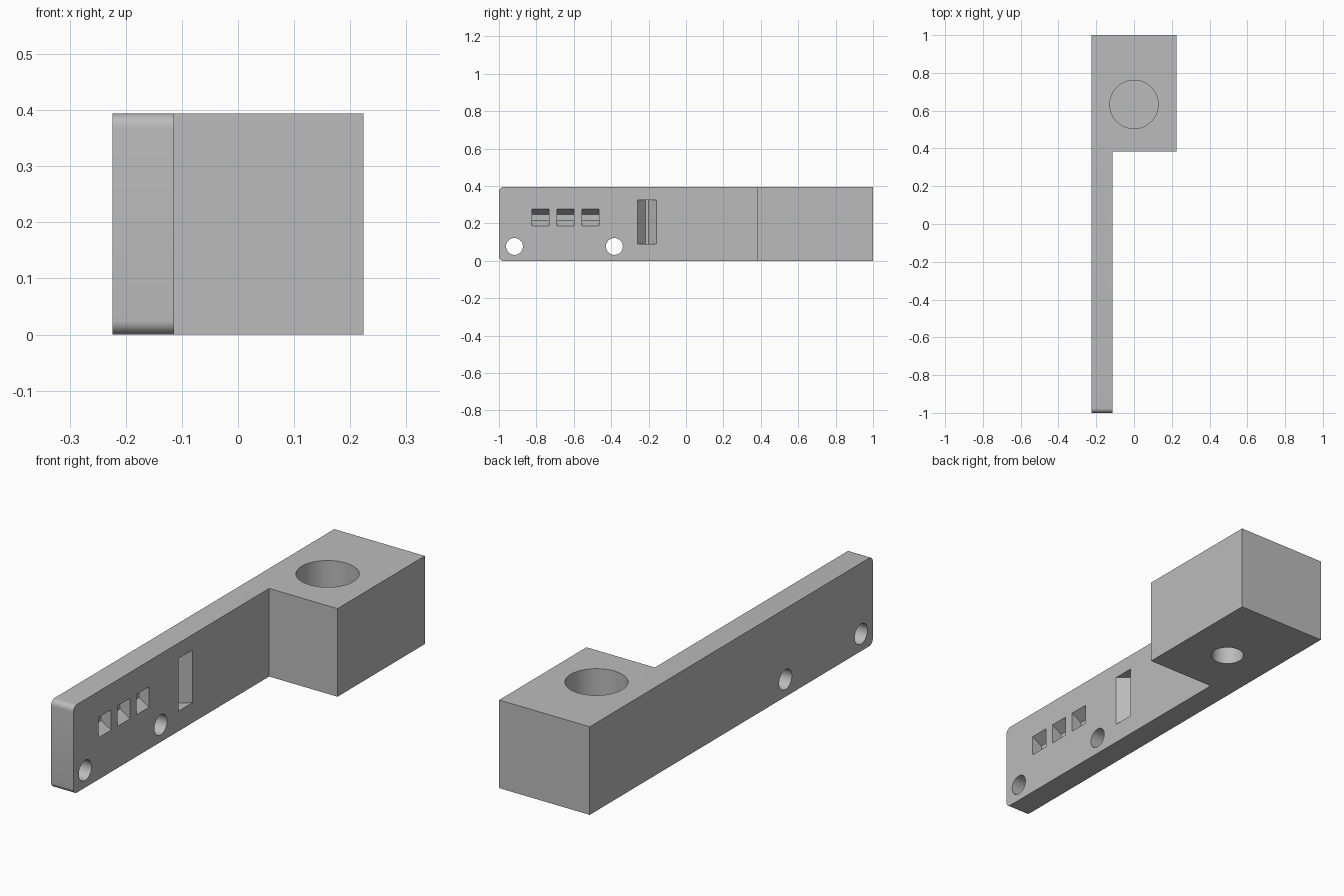
import bpy, bmesh, math
from mathutils import Matrix, Vector

cube = bpy.data.objects.get("Cube")
if cube:
    bpy.data.objects.remove(cube, do_unlink=True)

HEIGHT = 0.394
LEFT, FACE, RIGHT = -0.224, -0.114, 0.224   # arm back, arm face, block side
STEP = 0.383                                # where the arm meets the block
POCKET_DEPTH = 0.05

grey = bpy.data.materials.new("neutral grey")
grey.use_nodes = True
grey.diffuse_color = (0.5, 0.5, 0.5, 1)
grey.node_tree.nodes["Principled BSDF"].inputs["Base Color"].default_value = (0.5, 0.5, 0.5, 1)


def make_object(name, bm):
    bmesh.ops.recalc_face_normals(bm, faces=bm.faces)
    mesh = bpy.data.meshes.new(name)
    bm.to_mesh(mesh)
    bm.free()
    mesh.materials.append(grey)
    obj = bpy.data.objects.new(name, mesh)
    bpy.context.collection.objects.link(obj)
    return obj


def prism(name, points, direction):
    """Extrude a closed outline along a vector."""
    bm = bmesh.new()
    face = bm.faces.new([bm.verts.new(p) for p in points])
    ext = bmesh.ops.extrude_face_region(bm, geom=[face])
    verts = [g for g in ext["geom"] if isinstance(g, bmesh.types.BMVert)]
    bmesh.ops.translate(bm, verts=verts, vec=Vector(direction))
    return make_object(name, bm)


def cylinder(name, centre, radius, depth, along_x=False):
    bm = bmesh.new()
    turn = Matrix.Rotation(math.pi / 2, 4, "Y") if along_x else Matrix()
    bmesh.ops.create_cone(bm, cap_ends=True, segments=64, radius1=radius, radius2=radius,
                          depth=depth, matrix=Matrix.Translation(centre) @ turn)
    return make_object(name, bm)


def tapered_section(low, high, floor):
    """Groove outline (x, across): sloped sides, narrow flat floor, open at the arm face."""
    mid, half = (low + high) / 2, floor / 2
    slope = ((high - low) - floor) / 2 / POCKET_DEPTH
    extra = 0.01                            # overshoot beyond the face
    return [(FACE + extra, low - extra * slope), (FACE - POCKET_DEPTH, mid - half),
            (FACE - POCKET_DEPTH, mid + half), (FACE + extra, high + extra * slope)]


# Arm and end block: one L-shaped plan, extruded upward
plan = [(LEFT, -1), (FACE, -1), (FACE, STEP), (RIGHT, STEP), (RIGHT, 1), (LEFT, 1)]
body = prism("arm_with_end_block", [(x, y, 0) for x, y in plan], (0, 0, HEIGHT))

# Rounded upper and lower corners at the arm tip
bm = bmesh.new()
bm.from_mesh(body.data)
tip = [e for e in bm.edges if all(v.co.y < -0.99 for v in e.verts)
       and abs(e.verts[0].co.x - e.verts[1].co.x) > 0.01]
bmesh.ops.bevel(bm, geom=tip, offset=0.025, segments=8, profile=0.5, affect="EDGES")
bm.to_mesh(body.data)
bm.free()

cutters = []
# Wide socket above and narrow socket below the end block
cutters.append(cylinder("top_socket_cutter", (0, 0.633, HEIGHT), 0.128, 0.46))
cutters.append(cylinder("bottom_socket_cutter", (0, 0.633, 0), 0.07, 0.22))

# Two holes through the arm
for y in (-0.917, -0.383):
    cutters.append(cylinder("arm_hole_cutter", (FACE, y, 0.077), 0.045, 0.5, along_x=True))

# Three small pockets with sloped roof and sill
for y in (-0.778, -0.644, -0.51):
    outline = tapered_section(0.187, 0.278, 0.032)
    cutters.append(prism("pocket_cutter", [(x, y - 0.045, z) for x, z in outline], (0, 0.09, 0)))

# Tall slot with sloped side walls
outline = tapered_section(-0.259, -0.158, 0.016)
cutters.append(prism("slot_cutter", [(x, y, 0.09) for x, y in outline], (0, 0, 0.235)))

bpy.ops.object.select_all(action="DESELECT")
bpy.context.view_layer.objects.active = body
body.select_set(True)
for cutter in cutters:
    cutter.hide_render = True
    mod = body.modifiers.new("cut", "BOOLEAN")
    mod.operation = "DIFFERENCE"
    mod.solver = "EXACT"
    mod.object = cutter
    bpy.ops.object.modifier_apply(modifier=mod.name)
for cutter in cutters:
    bpy.data.objects.remove(cutter, do_unlink=True)

bpy.ops.object.shade_smooth_by_angle(angle=math.radians(25))
